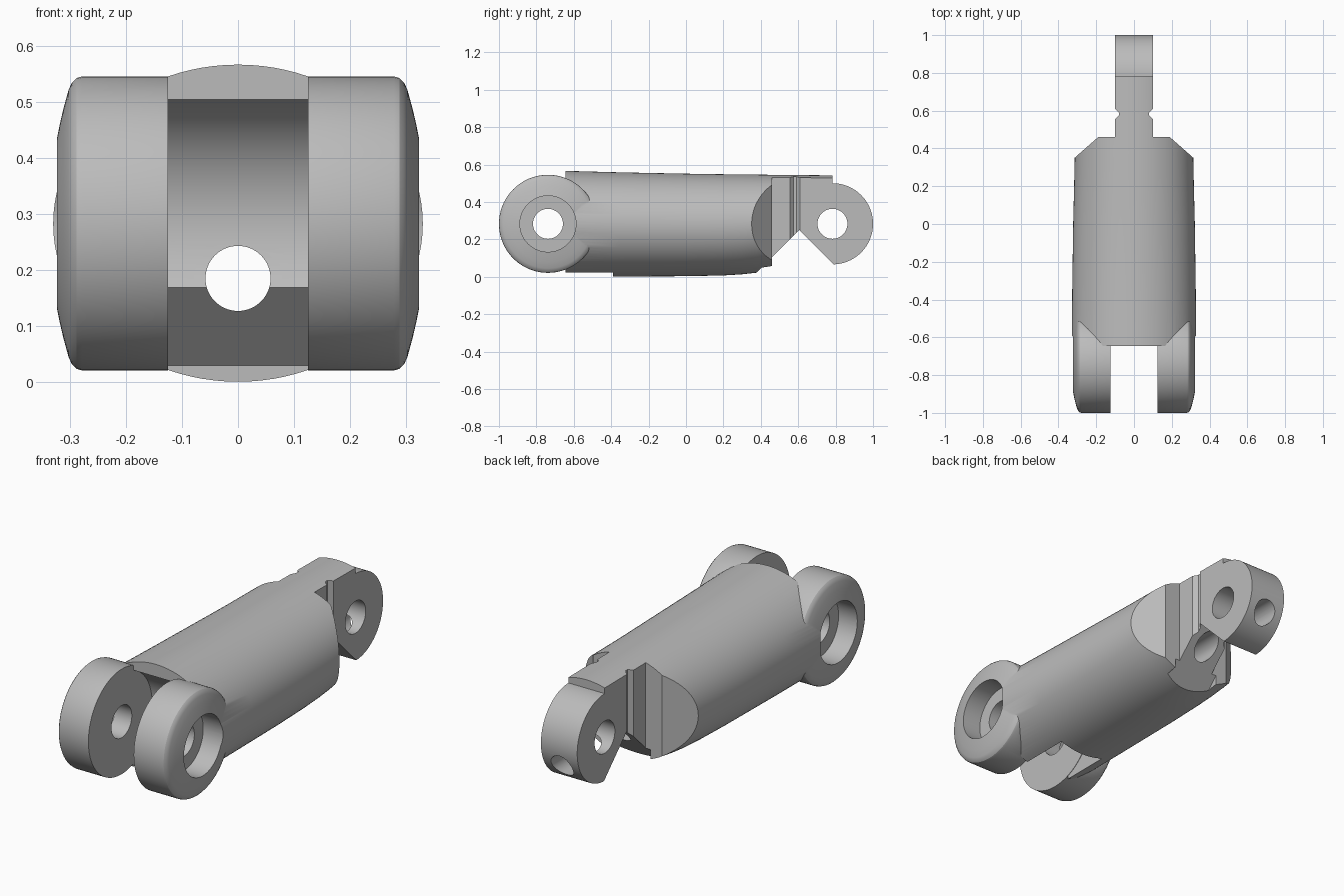
import bpy
import bmesh
import math
from mathutils import Matrix

cube = bpy.data.objects.get("Cube")
if cube:
    bpy.data.objects.remove(cube, do_unlink=True)

gray = bpy.data.materials.new("machined_gray")
gray.use_nodes = True
gray.diffuse_color = (0.5, 0.5, 0.5, 1)
gray.node_tree.nodes["Principled BSDF"].inputs["Base Color"].default_value = (0.5, 0.5, 0.5, 1)

MID_Z = 0.283
FORK_Y, TIP_Y = -0.738, 0.783
FORK_R, TIP_R, PIN_R = 0.262, 0.217, 0.08
SLOT = 0.127


def make_object(name, bm):
    bmesh.ops.recalc_face_normals(bm, faces=bm.faces)
    mesh = bpy.data.meshes.new(name)
    bm.to_mesh(mesh)
    bm.free()
    mesh.materials.append(gray)
    obj = bpy.data.objects.new(name, mesh)
    bpy.context.collection.objects.link(obj)
    return obj


def loft(name, rings):
    """Skin closed rings of points and cap both ends."""
    bm = bmesh.new()
    loops = [[bm.verts.new(p) for p in ring] for ring in rings]
    n = len(loops[0])
    for a, b in zip(loops, loops[1:]):
        for i in range(n):
            j = (i + 1) % n
            bm.faces.new((a[i], a[j], b[j], b[i]))
    bm.faces.new(loops[0])
    bm.faces.new(loops[-1])
    return make_object(name, bm)


def side_prism(name, points, half):
    return loft(name, [[(x, y, z) for y, z in points] for x in (-half, half)])


def cross_lathe(name, y, profile, sides=96):
    """Turned part around an axis along x; profile is (x, radius)."""
    angles = [2 * math.pi * i / sides for i in range(sides)]
    return loft(name, [[(x, y + r * math.cos(a), MID_Z + r * math.sin(a)) for a in angles]
                       for x, r in profile])


def combine(target, tool, operation):
    mod = target.modifiers.new(operation.lower(), 'BOOLEAN')
    mod.operation = operation
    mod.solver = 'EXACT'
    mod.object = tool
    bpy.context.view_layer.update()
    result = bpy.data.meshes.new_from_object(
        target.evaluated_get(bpy.context.evaluated_depsgraph_get()))
    target.modifiers.clear()
    target.data = result
    bpy.data.objects.remove(tool, do_unlink=True)


# Tapered oval barrel: y, half width, bottom, top
stations = [(-0.645, 0.33, 0.0, 0.566), (-0.35, 0.327, 0.001, 0.558), (0, 0.322, 0.003, 0.551),
            (0.2, 0.317, 0.007, 0.548), (0.3, 0.315, 0.013, 0.547), (0.38, 0.313, 0.022, 0.546),
            (0.46, 0.31, 0.035, 0.545), (TIP_Y, 0.3, 0.06, 0.542)]
rings = []
for y, half, low, high in stations:
    ring = []
    for i in range(96):
        a = 2 * math.pi * i / 96
        ring.append((half * math.cos(a), y, (low + high) / 2 + (high - low) / 2 * math.sin(a)))
    rings.append(ring)
link = loft("hinge_link", rings)

# Rounded tip eye, then the plan outline with chamfered shoulders and side grooves
combine(link, cross_lathe("tip_eye", TIP_Y, [(-0.15, TIP_R), (0.15, TIP_R)]), 'UNION')
right = [(0.4, -0.7), (0.4, 0.275), (0.19, 0.46), (0.1, 0.46), (0.1, 0.555),
         (0.08, 0.575), (0.08, 0.59), (0.1, 0.61), (0.1, 1.1)]
outline = right + [(-x, y) for x, y in reversed(right)]
combine(link, loft("plan_outline", [[(x, y, z) for x, y in outline] for z in (-0.1, 0.7)]),
        'INTERSECT')

# V relief under the tip neck
combine(link, side_prism("neck_relief", [(0.335, -0.02), (0.605, 0.25), (0.875, -0.02)], SLOT),
        'DIFFERENCE')

# Fork clearance: concave seat and sloped relief below it
combine(link, cross_lathe("fork_seat", FORK_Y, [(-SLOT, 0.24), (SLOT, 0.24)]), 'DIFFERENCE')
combine(link, side_prism("fork_relief", [(-0.39, -0.05), (-0.39, 0.03), (-0.528, 0.17),
                                         (-0.8, 0.17), (-0.8, -0.05)], SLOT), 'DIFFERENCE')

# Fork cheeks with softened outer rims
cheek = [(0.125, FORK_R), (0.278, FORK_R), (0.288, 0.259), (0.296, 0.251), (0.302, 0.238),
         (0.311, 0.205), (0.318, 0.175), (0.324, 0.145)]
for side in (-1, 1):
    combine(link, cross_lathe("fork_cheek", FORK_Y, [(side * x, r) for x, r in cheek]), 'UNION')

# Counterbores and pin holes
for side in (-1, 1):
    combine(link, cross_lathe("counterbore", FORK_Y, [(side * 0.22, 0.15), (side * 0.4, 0.15)]),
            'DIFFERENCE')
for y in (FORK_Y, TIP_Y):
    combine(link, cross_lathe("pin_hole", y, [(-0.5, PIN_R), (0.5, PIN_R)], 64), 'DIFFERENCE')

# Lengthwise cable bore
bm = bmesh.new()
bmesh.ops.create_cone(bm, cap_ends=True, segments=64, radius1=0.058, radius2=0.058, depth=3,
                      matrix=Matrix.Translation((0, 0, 0.185)) @ Matrix.Rotation(math.pi / 2, 4, 'X'))
combine(link, make_object("cable_bore", bm), 'DIFFERENCE')

# Smooth curved surfaces, keep machined edges sharp
bpy.ops.object.select_all(action='DESELECT')
link.select_set(True)
bpy.context.view_layer.objects.active = link
bpy.ops.object.shade_smooth_by_angle(angle=math.radians(25))
